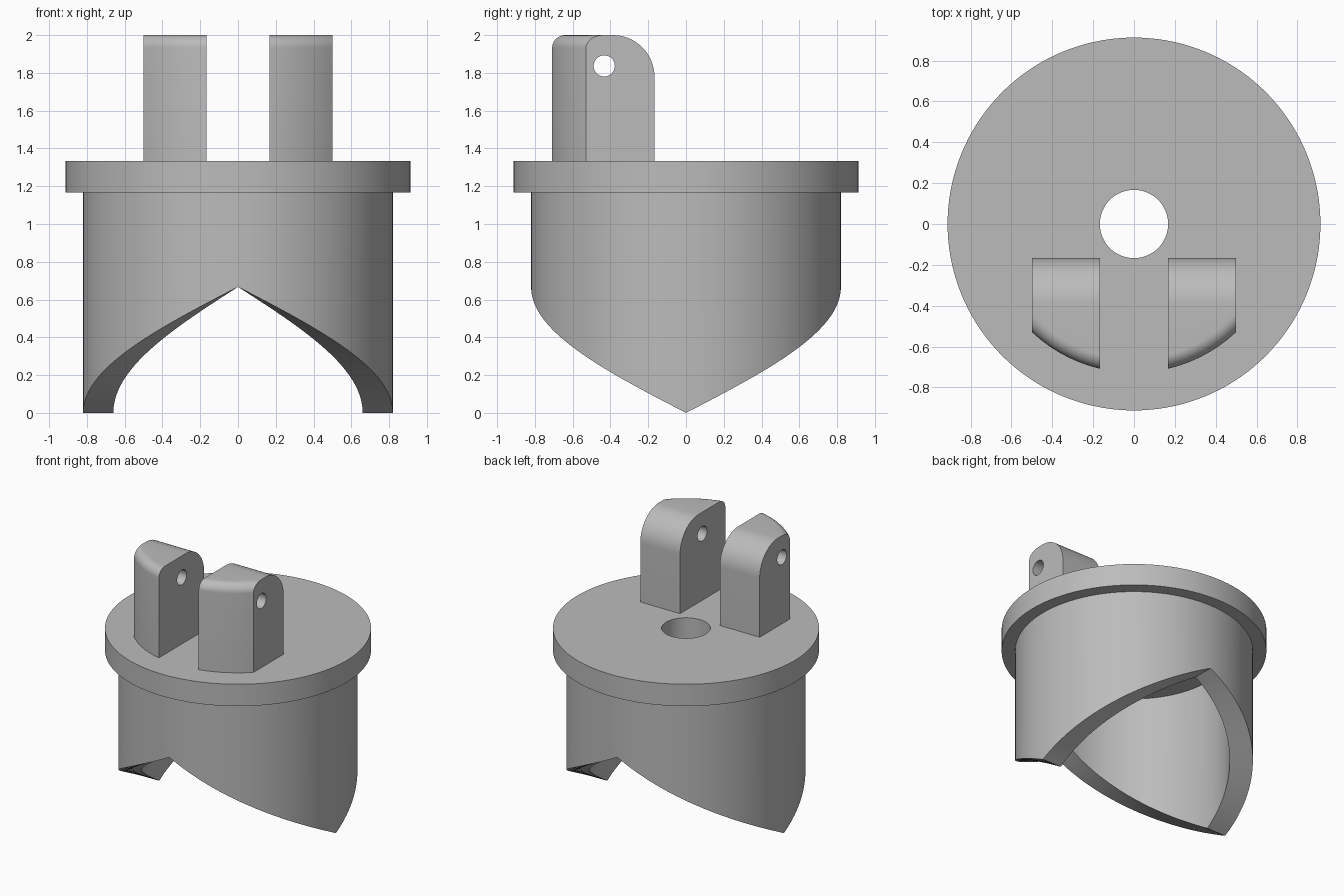
import bpy
import bmesh
from math import pi, sin, cos, sqrt, asin, radians
from mathutils import Matrix

if "Cube" in bpy.data.objects:
    bpy.data.objects.remove(bpy.data.objects["Cube"])

grey = bpy.data.materials.new("plain_grey")
grey.use_nodes = True
grey.diffuse_color = (0.5, 0.5, 0.5, 1)
grey.node_tree.nodes["Principled BSDF"].inputs["Base Color"].default_value = (0.5, 0.5, 0.5, 1)

SEGMENTS = 144
PLATE_Z, PLATE_TOP = 1.167, 1.333


def finish(name, bm):
    bmesh.ops.recalc_face_normals(bm, faces=bm.faces)
    mesh = bpy.data.meshes.new(name)
    bm.to_mesh(mesh)
    bm.free()
    mesh.materials.append(grey)
    obj = bpy.data.objects.new(name, mesh)
    bpy.context.collection.objects.link(obj)
    return obj


def smooth(obj):
    bpy.ops.object.select_all(action='DESELECT')
    obj.select_set(True)
    bpy.context.view_layer.objects.active = obj
    bpy.ops.object.shade_smooth_by_angle(angle=radians(25))


def loft(bm, sections, closed):
    """Skin matching cross-sections; cap the ends unless they form a loop."""
    loops = [[bm.verts.new(p) for p in s] for s in sections]
    pairs = list(zip(loops, loops[1:]))
    if closed:
        pairs.append((loops[-1], loops[0]))
    else:
        bm.faces.new(loops[0])
        bm.faces.new(loops[-1])
    for a, b in pairs:
        for i in range(len(a)):
            j = (i + 1) % len(a)
            bm.faces.new((a[i], a[j], b[j], b[i]))


def ring(name, r_in, r_out, bottom, top):
    """Tube whose lower edge height depends on the angle."""
    bm = bmesh.new()
    sections = []
    for k in range(SEGMENTS):
        t = 2 * pi * k / SEGMENTS
        corners = ((r_in, bottom(t)), (r_out, bottom(t)), (r_out, top), (r_in, top))
        sections.append([(r * cos(t), r * sin(t), z) for r, z in corners])
    loft(bm, sections, True)
    smooth(finish(name, bm))


# Flange plate with a central hole
ring("flange_plate", 0.167, 0.913, lambda t: PLATE_Z, PLATE_TOP)

# Skirt: lower edge is four helical ramps, low at the sides, high front and back
ring("helical_skirt", 0.66, 0.82,
     lambda t: 0.667 * abs(asin(sin(t))) / (pi / 2), PLATE_Z)


def lug_section(x):
    """Side outline of a lug: round back corner, front follows a circle."""
    back, back_r, front_r, arc_r, top = -0.167, 0.22, 0.067, 0.728, 2.0
    pts = [(back, PLATE_TOP)]
    for k in range(17):
        a = pi / 2 * k / 16
        pts.append((back - back_r + back_r * cos(a), top - back_r + back_r * sin(a)))
    for k in range(11):
        a = pi / 2 * k / 10
        r = arc_r - front_r + front_r * sin(a)
        pts.append((-sqrt(r * r - x * x), top - front_r + front_r * cos(a)))
    pts.append((-sqrt(arc_r ** 2 - x * x), PLATE_TOP))
    return [(x, y, z) for y, z in pts]


# Pin used to drill the lugs
bm = bmesh.new()
bmesh.ops.create_cone(bm, cap_ends=True, segments=48, radius1=0.056, radius2=0.056, depth=2,
                      matrix=Matrix.Translation((0, -0.433, 1.837)) @ Matrix.Rotation(pi / 2, 4, 'Y'))
pin = finish("drill_pin", bm)
pin.hide_render = True

# Pair of drilled lugs
for side, name in ((1, "left_lug"), (-1, "right_lug")):
    bm = bmesh.new()
    loft(bm, [lug_section(side * (0.167 + 0.333 * k / 16)) for k in range(17)], False)
    lug = finish(name, bm)
    drill = lug.modifiers.new("pin_hole", 'BOOLEAN')
    drill.operation = 'DIFFERENCE'
    drill.solver = 'EXACT'
    drill.object = pin
    bpy.context.view_layer.objects.active = lug
    bpy.ops.object.modifier_apply(modifier=drill.name)
    smooth(lug)
bpy.data.objects.remove(pin)
